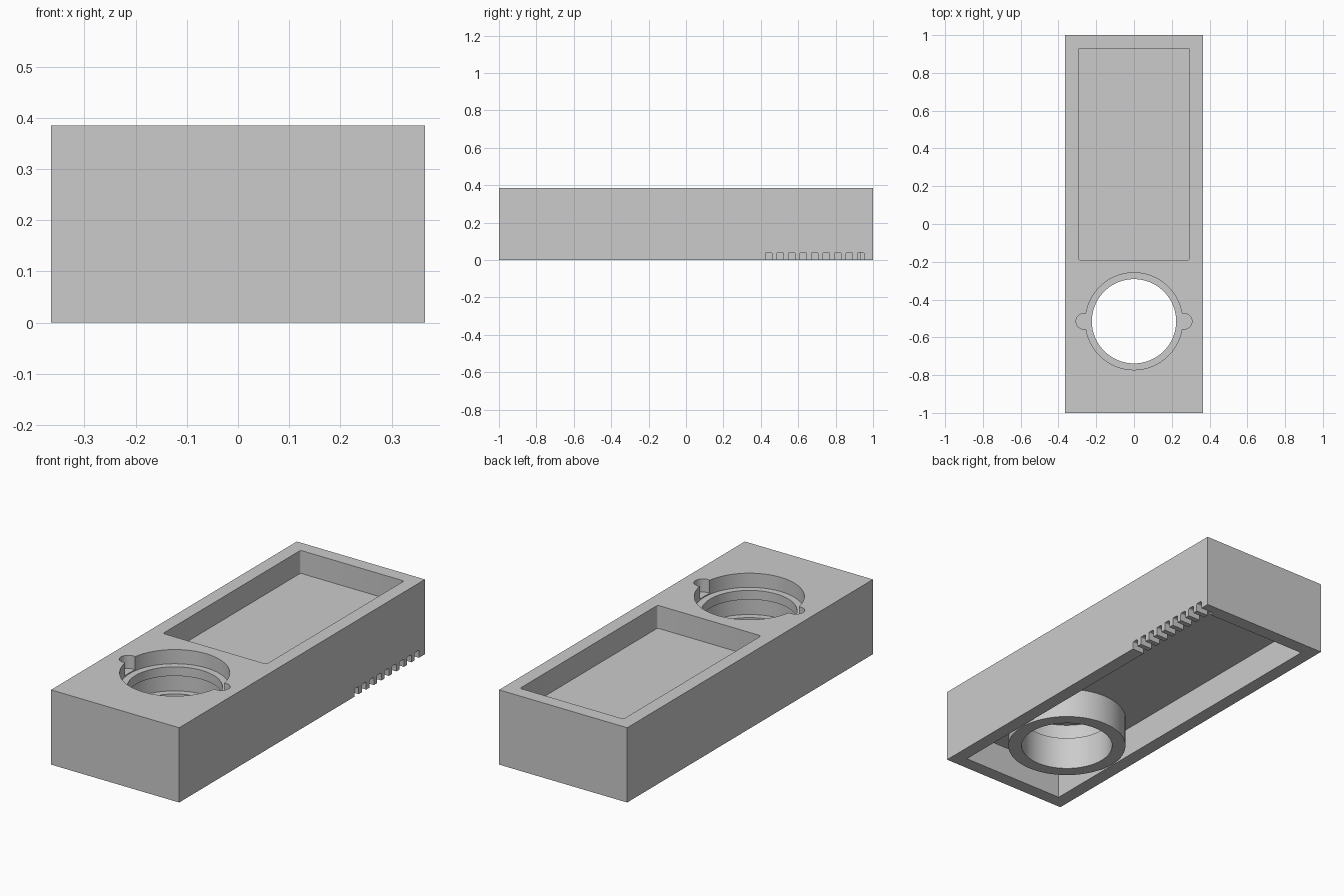
import bpy, bmesh, math
from mathutils import Matrix, Vector

cube = bpy.data.objects.get("Cube")
if cube:
    bpy.data.objects.remove(cube, do_unlink=True)

W, L, H = 0.365, 1.0, 0.385      # half width, half length, height
IN_X, IN_Y = 0.295, 0.93         # inside faces of the walls
BORE_Y = -0.515                  # centre of the round socket
SEG = 96

grey = bpy.data.materials.new("matte_grey")
grey.use_nodes = True
colour = (0.6, 0.6, 0.6, 1)
grey.diffuse_color = colour
grey.node_tree.nodes["Principled BSDF"].inputs["Base Color"].default_value = colour


def finish(bm, name):
    bmesh.ops.recalc_face_normals(bm, faces=bm.faces)
    mesh = bpy.data.meshes.new(name)
    bm.to_mesh(mesh)
    bm.free()
    mesh.materials.append(grey)
    obj = bpy.data.objects.new(name, mesh)
    bpy.context.collection.objects.link(obj)
    return obj


def box(name, lo, hi, round_axis=None, radius=0.01):
    """Box between two corners, edges along one axis may be rounded."""
    lo, hi = Vector(lo), Vector(hi)
    bm = bmesh.new()
    bmesh.ops.create_cube(bm, size=1)
    bmesh.ops.scale(bm, vec=hi - lo, verts=bm.verts)
    bmesh.ops.translate(bm, vec=(lo + hi) / 2, verts=bm.verts)
    if round_axis is not None:
        edges = [e for e in bm.edges
                 if abs((e.verts[0].co - e.verts[1].co)[round_axis]) > 1e-4]
        bmesh.ops.bevel(bm, geom=edges, offset=radius, segments=4,
                        profile=0.5, affect='EDGES')
    return finish(bm, name)


def turned(name, profile, x=0, segments=SEG):
    """Solid of revolution about a vertical axis at the socket line."""
    bm = bmesh.new()
    pts = [(0, profile[0][1])] + profile + [(0, profile[-1][1])]
    verts = [bm.verts.new((r, 0, z)) for r, z in pts]
    edges = [bm.edges.new(pair) for pair in zip(verts, verts[1:])]
    bmesh.ops.spin(bm, geom=verts + edges, cent=(0, 0, 0), axis=(0, 0, 1),
                   angle=math.tau, steps=segments)
    bmesh.ops.remove_doubles(bm, verts=bm.verts, dist=1e-5)
    bmesh.ops.transform(bm, matrix=Matrix.Translation((x, BORE_Y, 0)), verts=bm.verts)
    return finish(bm, name)


def cut(target, cutter):
    """Subtract the cutter, then remove it."""
    mod = target.modifiers.new("cut", 'BOOLEAN')
    mod.operation, mod.solver, mod.object = 'DIFFERENCE', 'EXACT', cutter
    bpy.context.view_layer.update()
    bpy.context.view_layer.objects.active = target
    bpy.ops.object.modifier_apply(modifier=mod.name)
    bpy.data.objects.remove(cutter, do_unlink=True)


# Outer block
body = box("case_body", (-W, -L, 0), (W, L, H))

# Underside hollow, leaving the socket tube standing
hollow = box("hollow_cutter", (-IN_X, -IN_Y, -0.1), (IN_X, IN_Y, 0.155))
cut(hollow, turned("tube_keep", [(0.289, -0.2), (0.289, 0.3)]))
cut(body, hollow)

# Rectangular tray in the top
cut(body, box("tray_cutter", (-IN_X, -0.19, 0.267), (IN_X, IN_Y, 0.5), round_axis=2))

# Stepped socket with an inner groove, open right through
NARROW, WIDE = 0.223, 0.257
cut(body, turned("socket_cutter", [
    (NARROW, -0.1), (NARROW, 0.172), (WIDE, 0.172), (WIDE, 0.265),
    (NARROW, 0.265), (NARROW, 0.312), (WIDE, 0.312), (WIDE, 0.5)]))

# Finger notches either side of the socket
for side in (-1, 1):
    cut(body, turned("finger_cutter", [(0.042, 0.317), (0.042, 0.5)],
                     x=side * 0.265, segments=40))

# Row of vent slots through the bottom of the left wall
for i in range(9):
    y = 0.426 + i * 0.0613
    cut(body, box("vent_cutter", (IN_X - 0.005, y, -0.05), (W + 0.05, y + 0.035, 0.04),
                  round_axis=0, radius=0.006))

# Smooth round walls, keep crisp edges
bpy.ops.object.select_all(action='DESELECT')
body.select_set(True)
bpy.context.view_layer.objects.active = body
bpy.ops.object.shade_smooth_by_angle(angle=math.radians(30))
